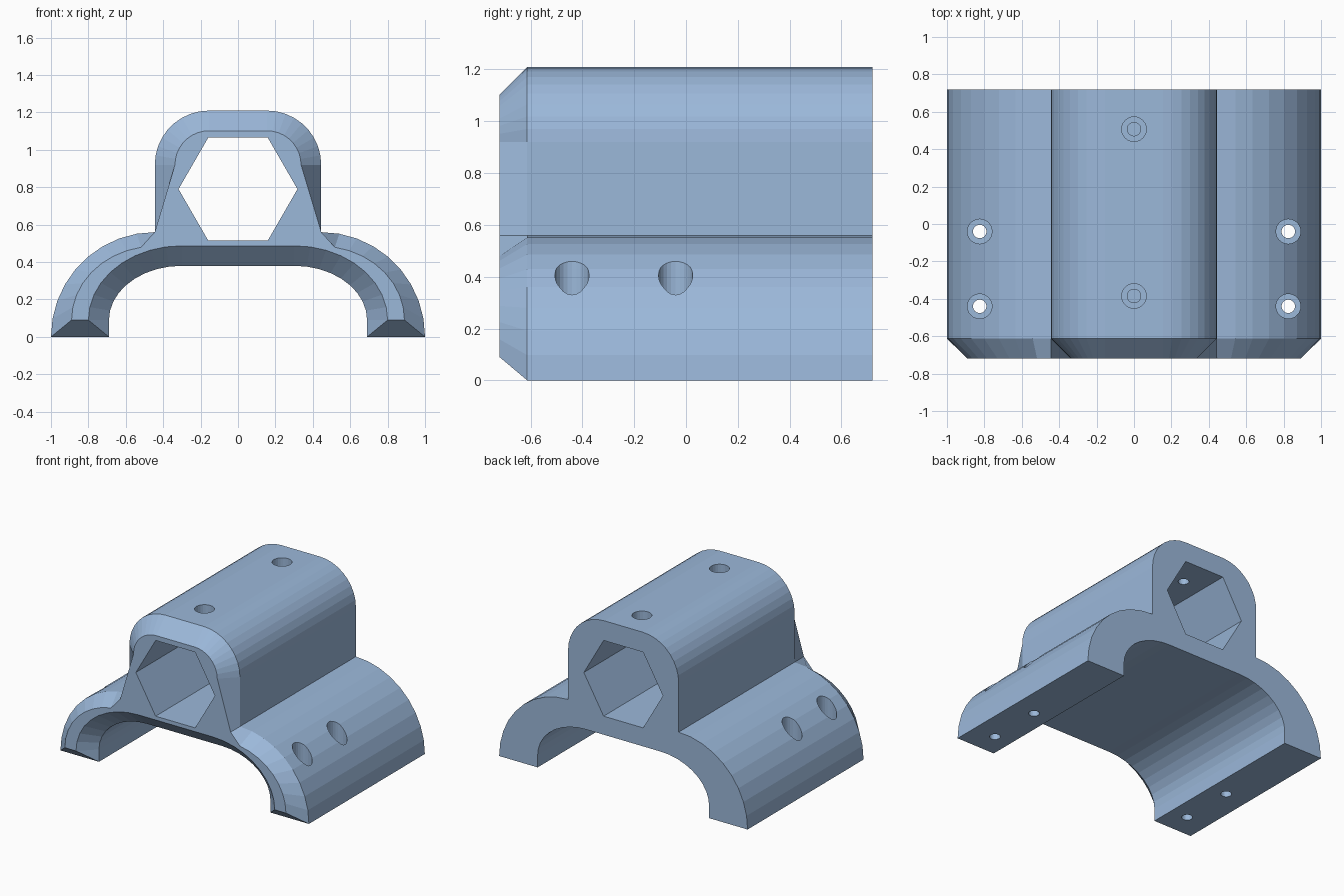
import bpy, bmesh, math
from mathutils import Matrix

if "Cube" in bpy.data.objects:
    bpy.data.objects.remove(bpy.data.objects["Cube"])

Y_FRONT, Y_CHAMFER, Y_BACK = -0.72, -0.613, 0.72
STEPS = 9


def arc(cx, cz, rx, rz, start, end):
    """Points along an elliptical arc in the XZ plane (degrees)."""
    out = []
    for i in range(STEPS + 1):
        a = math.radians(start + (end - start) * i / STEPS)
        out.append((cx + rx * math.cos(a), cz + rz * math.sin(a)))
    return out


def mirrored(half):
    return half + [(-x, z) for x, z in reversed(half)]


# Full section: foot arc, tower wall and rounded top on the outside, arch inside
outer = arc(0.445, 0, 0.555, 0.56, 0, 90) + arc(0.155, 0.92, 0.29, 0.29, 0, 90)
arch = [(0.69, 0)] + arc(0.30, 0.09, 0.39, 0.29, 0, 90)
main = mirrored(outer) + mirrored(arch)[::-1]

# Inset section on the front face, pinched at the tower root
outer_f = arc(0.44, 0.09, 0.45, 0.395, 0, 90)
outer_f[-1] = (0.445, 0.56)
outer_f += arc(0.155, 0.92, 0.182, 0.182, 0, 90)
arch_f = [(0.80, 0.09)] + arc(0.30, 0.09, 0.50, 0.397, 0, 90)
front = mirrored(outer_f) + mirrored(arch_f)[::-1]

# Clamp body lofted from front face to back face
bm = bmesh.new()
rings = [[bm.verts.new((x, y, z)) for x, z in sec]
         for sec, y in ((front, Y_FRONT), (main, Y_CHAMFER), (main, Y_BACK))]
n = len(main)
for a, b in zip(rings, rings[1:]):
    for i in range(n):
        j = (i + 1) % n
        bm.faces.new((a[i], a[j], b[j], b[i]))
bm.faces.new(rings[0])
bm.faces.new(rings[-1])
bmesh.ops.remove_doubles(bm, verts=bm.verts, dist=1e-5)
bmesh.ops.recalc_face_normals(bm, faces=bm.faces)
mesh = bpy.data.meshes.new("clamp_body")
bm.to_mesh(mesh)
bm.free()
body = bpy.data.objects.new("clamp_body", mesh)
bpy.context.collection.objects.link(body)

blue = bpy.data.materials.new("light steel blue")
blue.diffuse_color = (0.33, 0.48, 0.70, 1)
blue.use_nodes = True
blue.node_tree.nodes["Principled BSDF"].inputs["Base Color"].default_value = blue.diffuse_color
mesh.materials.append(blue)


def cut(sides, radius, depth, matrix):
    """Subtract a prism from the body."""
    bm = bmesh.new()
    bmesh.ops.create_cone(bm, cap_ends=True, segments=sides, radius1=radius,
                          radius2=radius, depth=depth, matrix=matrix)
    me = bpy.data.meshes.new("cutter")
    bm.to_mesh(me)
    bm.free()
    me.materials.append(blue)
    cutter = bpy.data.objects.new("cutter", me)
    cutter.hide_render = True
    bpy.context.collection.objects.link(cutter)
    mod = body.modifiers.new("cut", 'BOOLEAN')
    mod.operation, mod.solver, mod.object = 'DIFFERENCE', 'EXACT', cutter
    bpy.context.view_layer.objects.active = body
    bpy.ops.object.modifier_apply(modifier=mod.name)
    bpy.data.objects.remove(cutter)


def screw_hole(x, y, bottom, floor, top):
    """Through hole with a wider counterbore above it."""
    for radius, low in ((0.066, floor), (0.036, bottom)):
        cut(24, radius, top - low, Matrix.Translation((x, y, (top + low) / 2)))


# Hexagonal socket along the tower, corners pointing sideways
cut(6, 0.318, 2, Matrix.Translation((0, 0, 0.79))
    @ Matrix.Rotation(math.pi / 2, 4, 'X') @ Matrix.Rotation(math.pi / 2, 4, 'Z'))

# Screw holes in both feet and in the tower roof
for side in (-1, 1):
    for y in (-0.44, -0.04):
        screw_hole(side * 0.825, y, -0.1, 0.17, 0.7)
for y in (-0.385, 0.507):
    screw_hole(0, y, 0.8, 1.13, 1.4)
